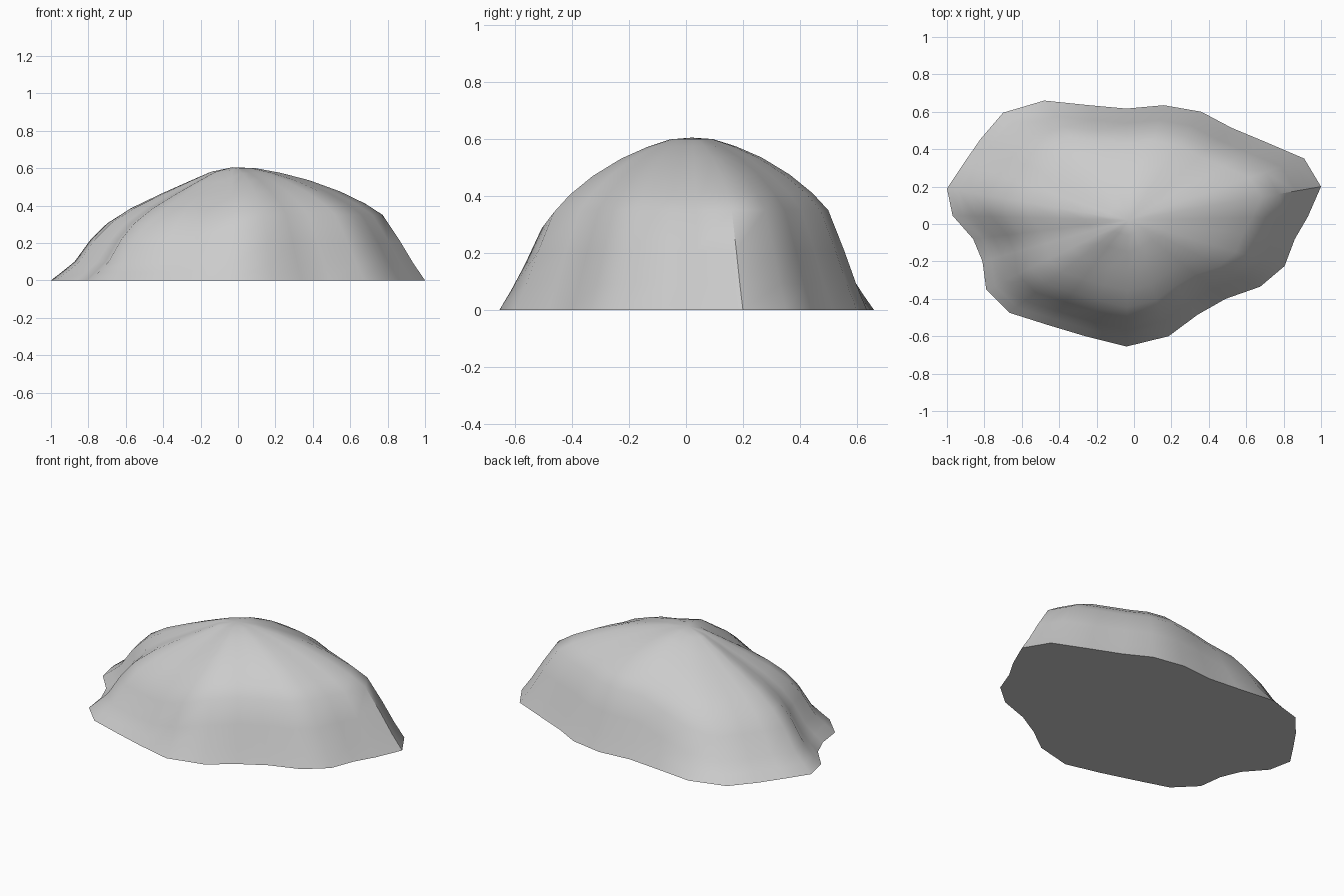
import bpy
import bmesh
from math import atan2, cos, radians
from mathutils import Vector

default_cube = bpy.data.objects.get("Cube")
if default_cube:
    bpy.data.objects.remove(default_cube, do_unlink=True)


def make_material(name, colour):
    material = bpy.data.materials.new(name)
    material.use_nodes = True
    material.diffuse_color = colour
    shader = material.node_tree.nodes["Principled BSDF"]
    shader.inputs["Base Color"].default_value = colour
    shader.inputs["Roughness"].default_value = 0.9
    return material


# Footprint of the rock, counter-clockwise from its left tip
footprint = [
    (1, .2), (.91, .35), (.7, .44), (.52, .515), (.36, .6), (.16, .635),
    (-.04, .617), (-.24, .635), (-.48, .66), (-.7, .595), (-.82, .455),
    (-.91, .325), (-1, .19), (-.97, .045), (-.86, -.08), (-.81, -.2),
    (-.79, -.35), (-.665, -.475), (-.46, -.54), (-.26, -.6), (-.04, -.655),
    (.185, -.6), (.34, -.485), (.49, -.4), (.675, -.335), (.805, -.225),
    (.86, -.08), (.93, .04)]

# Ring radius as a share of the footprint, height on the steep and gentle sides
rings = [
    (1, 0, 0), (.94, .09, .045), (.87, .21, .1), (.78, .35, .22),
    (.69, .41, .305), (.56, .475, .385), (.4, .535, .46),
    (.25, .575, .525), (.12, .6, .58)]

apex = Vector((-.03, .02, .605))


def gentleness(offset):
    """Zero on the steep sides, one where the slope runs out gently."""
    angle = atan2(offset.y, offset.x)
    weight = (cos(angle - radians(190)) + .2) / .8
    return min(1, max(0, weight))


def ring_point(corner, share, steep, gentle):
    offset = Vector((corner[0] - apex.x, corner[1] - apex.y, 0))
    weight = gentleness(offset)
    height = steep + (gentle - steep) * weight
    return Vector((apex.x, apex.y, height)) + offset * share


# Rock shell: stacked rings closed by a peak and a flat underside
bm = bmesh.new()
loops = [[bm.verts.new(ring_point(corner, *ring)) for corner in footprint]
         for ring in rings]
count = len(footprint)
for lower, upper in zip(loops, loops[1:]):
    for i in range(count):
        j = (i + 1) % count
        bm.faces.new((lower[i], lower[j], upper[j], upper[i]))

peak = bm.verts.new(apex)
for i in range(count):
    bm.faces.new((loops[-1][i], loops[-1][(i + 1) % count], peak))
bm.faces.new(list(reversed(loops[0])))
bmesh.ops.recalc_face_normals(bm, faces=bm.faces)

mesh = bpy.data.meshes.new("rock")
bm.to_mesh(mesh)
bm.free()
rock = bpy.data.objects.new("rock", mesh)
bpy.context.collection.objects.link(rock)
mesh.materials.append(make_material("stone grey", (.6, .6, .6, 1)))

# Smooth stone with a crisp edge around the base
bpy.ops.object.select_all(action="DESELECT")
rock.select_set(True)
bpy.context.view_layer.objects.active = rock
bpy.ops.object.shade_smooth_by_angle(angle=radians(40))
